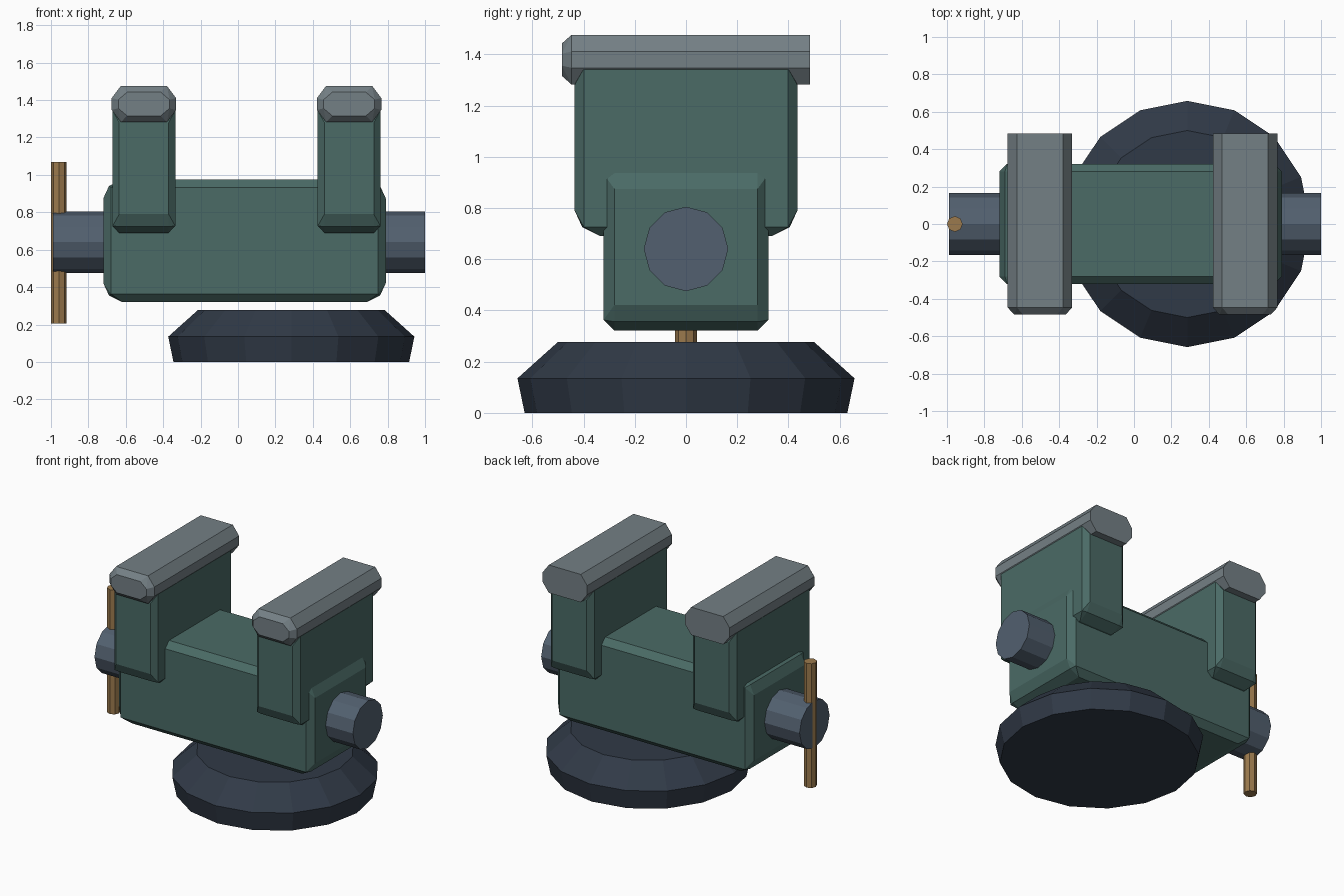
import bpy, bmesh
from math import cos, sin, pi
from mathutils import Vector

cube = bpy.data.objects.get("Cube")
if cube:
    bpy.data.objects.remove(cube, do_unlink=True)


def material(name, rgb):
    m = bpy.data.materials.new(name)
    m.use_nodes = True
    m.diffuse_color = (*rgb, 1)
    bsdf = next(n for n in m.node_tree.nodes if n.type == 'BSDF_PRINCIPLED')
    bsdf.inputs["Base Color"].default_value = (*rgb, 1)
    return m


GREEN = material("green_paint", (0.069, 0.145, 0.132))
JAW = material("jaw_steel", (0.175, 0.215, 0.235))
SCREW = material("screw_steel", (0.085, 0.117, 0.16))
DARK = material("dark_iron", (0.030, 0.042, 0.063))
BRASS = material("brass", (0.33, 0.195, 0.075))


def solid(name, points, mat, location):
    """Convex flat-faced solid around the given points."""
    bm = bmesh.new()
    for p in points:
        bm.verts.new(p)
    bmesh.ops.convex_hull(bm, input=bm.verts)
    bmesh.ops.dissolve_limit(bm, angle_limit=0.01, verts=bm.verts, edges=bm.edges)
    bmesh.ops.recalc_face_normals(bm, faces=bm.faces)
    mesh = bpy.data.meshes.new(name)
    bm.to_mesh(mesh)
    bm.free()
    mesh.materials.append(mat)
    ob = bpy.data.objects.new(name, mesh)
    ob.location = location
    bpy.context.collection.objects.link(ob)
    return ob


def block(length, thick, height, edge):
    """Corner points of a block: rounded ends in profile, chamfered sides."""
    side = thick - edge
    corner = [(length, side, height - 0.1), (length - 0.03, side, height - 0.035),
              (length - 0.1, side, height), (length - edge, thick, height - edge)]
    return [Vector((x * i, y * j, z * k)) for x, y, z in corner
            for i in (-1, 1) for j in (-1, 1) for k in (-1, 1)]


def lathe(rings, sides):
    """Points of (radius, z) rings about the z axis."""
    return [Vector((r * cos(2 * pi * i / sides), r * sin(2 * pi * i / sides), z))
            for r, z in rings for i in range(sides)]


def octagon(half_w, half_h, flat_w, flat_h, y):
    return [Vector((x * i, y, z * k)) for x, z in ((half_w, flat_h), (flat_w, half_h))
            for i in (-1, 1) for k in (-1, 1)]


# Round foot
solid("foot", lathe([(0.63, 0), (0.658, 0.135), (0.5, 0.277)], 16), DARK, (0.285, 0, 0))

# Main body
solid("body", block(0.755, 0.322, 0.327, 0.042), GREEN, (0.035, 0, 0.648))

# Two upright arms, each capped by a jaw bar
for side, x in (("right", -0.503), ("left", 0.594)):
    arm = [Vector((p.y, p.x, p.z)) for p in block(0.435, 0.168, 0.345, 0.036)]
    solid(side + "_arm", arm, GREEN, (x, 0, 1.035))
    bar = (octagon(0.172, 0.097, 0.123, 0.032, 0.485)
           + octagon(0.172, 0.097, 0.123, 0.032, -0.447)
           + octagon(0.137, 0.063, 0.09, 0.023, -0.485))
    solid(side + "_jaw", bar, JAW, (x, 0, 1.379))

# Screw through the body
rod = [Vector((p.z, p.x, p.y)) for p in lathe([(0.165, -0.99), (0.165, 1.0)], 12)]
solid("screw", rod, SCREW, (0, 0, 0.64))

# Turning handle
solid("handle", lathe([(0.042, 0.205), (0.042, 1.07)], 8), BRASS, (-0.958, 0, 0))
